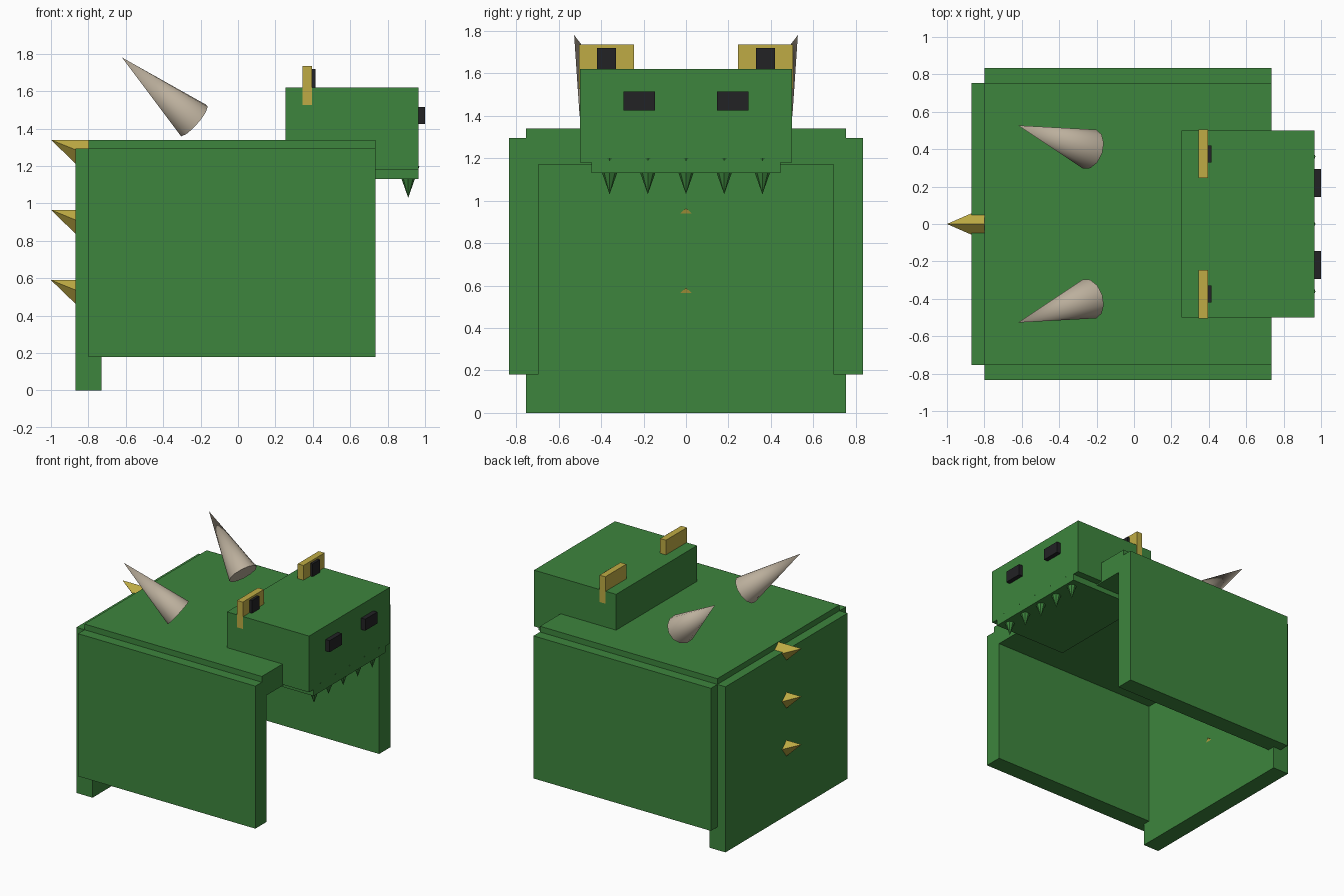
import bpy, math
from mathutils import Vector, Matrix

if "Cube" in bpy.data.objects:
    bpy.data.objects.remove(bpy.data.objects["Cube"])


def material(name, rgb):
    m = bpy.data.materials.new(name)
    m.diffuse_color = (*rgb, 1)
    m.use_nodes = True
    m.node_tree.nodes["Principled BSDF"].inputs["Base Color"].default_value = m.diffuse_color
    return m


GREEN = material("leaf_green", (0.047, 0.235, 0.047))
GOLD = material("gold", (0.52, 0.41, 0.058))
BLACK = material("soft_black", (0.016, 0.016, 0.018))
BONE = material("bone", (0.50, 0.43, 0.335))


def finish(name, mat):
    ob = bpy.context.object
    ob.name = name
    ob.data.materials.append(mat)
    return ob


def box(name, mat, x, y, z):
    """Box from (min, max) ranges on each axis."""
    bpy.ops.mesh.primitive_cube_add(size=1)
    size = [b - a for a, b in (x, y, z)]
    centre = [(a + b) / 2 for a, b in (x, y, z)]
    bpy.context.object.data.transform(
        Matrix.Translation(centre) @ Matrix.Diagonal((*size, 1)))
    return finish(name, mat)


def spike(name, mat, base, tip, radius, sides):
    """Cone running from the base centre to the tip."""
    base, tip = Vector(base), Vector(tip)
    axis = tip - base
    bpy.ops.mesh.primitive_cone_add(vertices=sides, radius1=radius, radius2=0,
                                    depth=axis.length)
    turn = axis.to_track_quat('Z', 'Y').to_matrix().to_4x4()
    bpy.context.object.data.transform(Matrix.Translation((base + tip) / 2) @ turn)
    return finish(name, mat)


# Body shell: top, back and two sides, open at the front and below
box("top_panel", GREEN, (-0.80, 0.735), (-0.755, 0.755), (1.17, 1.34))
box("back_panel", GREEN, (-0.87, -0.73), (-0.755, 0.755), (0, 1.295))

# Head and lower jaw
box("head", GREEN, (0.255, 0.965), (-0.5, 0.5), (1.18, 1.62))
box("jaw", GREEN, (0.325, 0.965), (-0.445, 0.445), (1.13, 1.185))

# Mirrored parts
for side, s in (("right", -1), ("left", 1)):
    def span(a, b):
        return tuple(sorted((s * a, s * b)))
    box(side + "_side_panel", GREEN, (-0.80, 0.735), span(0.695, 0.835), (0.18, 1.295))
    box(side + "_eye", GOLD, (0.345, 0.395), span(0.245, 0.505), (1.525, 1.735))
    box(side + "_pupil", BLACK, (0.39, 0.415), span(0.33, 0.42), (1.62, 1.72))
    box(side + "_nostril", BLACK, (0.955, 1.0), span(0.145, 0.295), (1.425, 1.515))
    spike(side + "_horn", BONE, (-0.237, s * 0.40, 1.443), (-0.62, s * 0.527, 1.78), 0.11, 12)
    bpy.ops.object.shade_smooth_by_angle(angle=math.radians(40))

# Teeth along the jaw
for i in range(5):
    y = (i - 2) * 0.18
    spike("tooth_%d" % (i + 1), GREEN, (0.91, y, 1.2), (0.91, y, 1.03), 0.06, 8)

# Four-sided spines down the back, each with a level upper ridge
tilt, length = math.radians(22), 0.26
for i, z in enumerate((1.34, 0.965, 0.59)):
    base = (-1 + length * math.cos(tilt), 0, z - length * math.sin(tilt))
    spike("back_spine_%d" % (i + 1), GOLD, base, (-1, 0, z), length * math.tan(tilt), 4)
